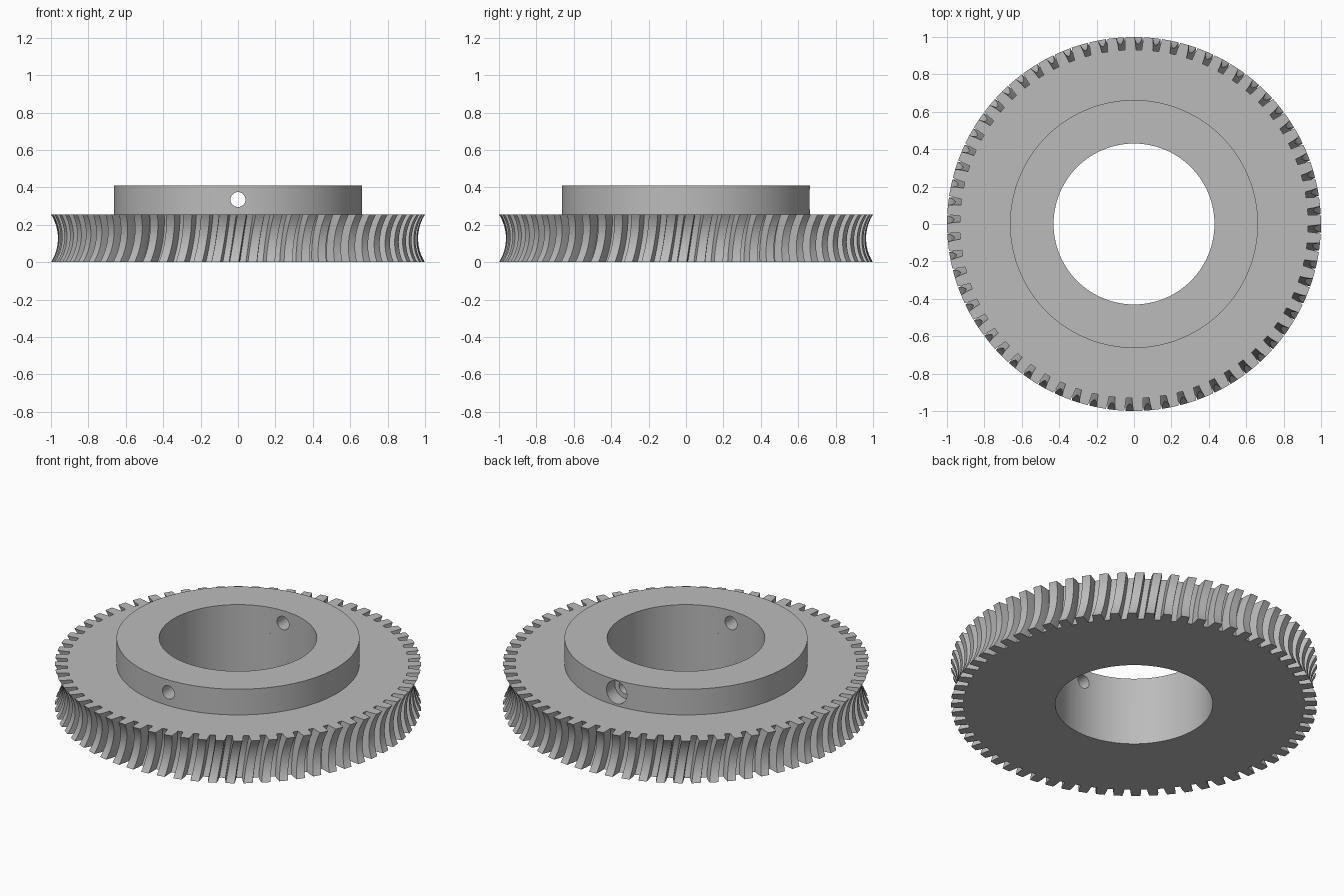
import bpy
import bmesh
from math import cos, sin, pi, sqrt, radians

TEETH = 64
PITCH = 2 * pi / TEETH
WHEEL_H, HUB_TOP = 0.255, 0.41
BORE_R, HUB_R = 0.43, 0.663
THROAT_AXIS = 1.203          # distance of the worm axis from the wheel axis
TIP_ARC, ROOT_ARC = 0.24, 0.30
TWIST = 0.042                # turn of each tooth over the full wheel height
HOLE_Z = 0.335

old = bpy.data.objects.get("Cube")
if old:
    bpy.data.objects.remove(old, do_unlink=True)

steel = bpy.data.materials.new("plain grey steel")
steel.use_nodes = True
steel.diffuse_color = (0.5, 0.5, 0.5, 1)
steel.node_tree.nodes["Principled BSDF"].inputs["Base Color"].default_value = (0.5, 0.5, 0.5, 1)


def loft_rings(name, rings):
    """Join a closed loop of equal rings of points into one solid."""
    bm = bmesh.new()
    loops = [[bm.verts.new(p) for p in ring] for ring in rings]
    count = len(loops[0])
    for k, low in enumerate(loops):
        high = loops[(k + 1) % len(loops)]
        for i in range(count):
            j = (i + 1) % count
            bm.faces.new((low[i], low[j], high[j], high[i]))
    bmesh.ops.recalc_face_normals(bm, faces=bm.faces)
    mesh = bpy.data.meshes.new(name)
    bm.to_mesh(mesh)
    bm.free()
    obj = bpy.data.objects.new(name, mesh)
    bpy.context.collection.objects.link(obj)
    mesh.materials.append(steel)
    return obj


def circle(r, z, angles):
    return [(r * cos(a), r * sin(a), z) for a in angles]


def throat(arc, z):
    """Radius of the concave rim at height z."""
    return THROAT_AXIS - sqrt(arc ** 2 - (z - WHEEL_H / 2) ** 2)


# One tooth: angle from its centre line, and height from root (0) to tip (1)
half_tooth = [(0.032, 0), (0.0295, 0.5), (0.024, 1)]
tooth = [(-a, h) for a, h in half_tooth] + [(a, h) for a, h in reversed(half_tooth)]
outline = [(t * PITCH + a, h) for t in range(TEETH) for a, h in tooth]


def tooth_ring(z):
    tip, root = throat(TIP_ARC, z), throat(ROOT_ARC, z)
    turn = TWIST * (z / WHEEL_H - 0.5)
    return [((root + (tip - root) * h) * cos(a + turn),
             (root + (tip - root) * h) * sin(a + turn), z) for a, h in outline]


# Toothed wheel with a throated rim
LEVELS = 14
plain = [a for a, h in outline]
rings = [tooth_ring(WHEEL_H * k / LEVELS) for k in range(LEVELS + 1)]
rings += [circle(BORE_R, WHEEL_H, plain), circle(BORE_R, 0, plain)]
wheel = loft_rings("toothed_wheel", rings)

# Raised hub
round_angles = [2 * pi * i / 192 for i in range(192)]
hub = loft_rings("hub", [circle(r, z, round_angles) for r, z in (
    (HUB_R, WHEEL_H), (HUB_R, HUB_TOP), (BORE_R, HUB_TOP), (BORE_R, WHEEL_H))])


# Cross hole through the hub, counterbored at the back
def drill(target, radius, y_from, y_to):
    bpy.ops.mesh.primitive_cylinder_add(
        vertices=40, radius=radius, depth=y_to - y_from,
        location=(0, (y_from + y_to) / 2, HOLE_Z), rotation=(radians(90), 0, 0))
    cutter = bpy.context.object
    cutter.name = "hole_cutter"
    cutter.hide_render = True
    cutter.data.materials.append(steel)
    mod = target.modifiers.new("hole", 'BOOLEAN')
    mod.operation = 'DIFFERENCE'
    mod.solver = 'EXACT'
    mod.object = cutter
    bpy.context.view_layer.objects.active = target
    bpy.ops.object.modifier_apply(modifier=mod.name)
    bpy.data.objects.remove(cutter, do_unlink=True)


drill(hub, 0.04, -0.8, 0.8)
drill(hub, 0.068, 0.58, 0.8)

for obj in (wheel, hub):
    bpy.ops.object.select_all(action='DESELECT')
    obj.select_set(True)
    bpy.context.view_layer.objects.active = obj
    bpy.ops.object.shade_smooth_by_angle(angle=radians(25))
